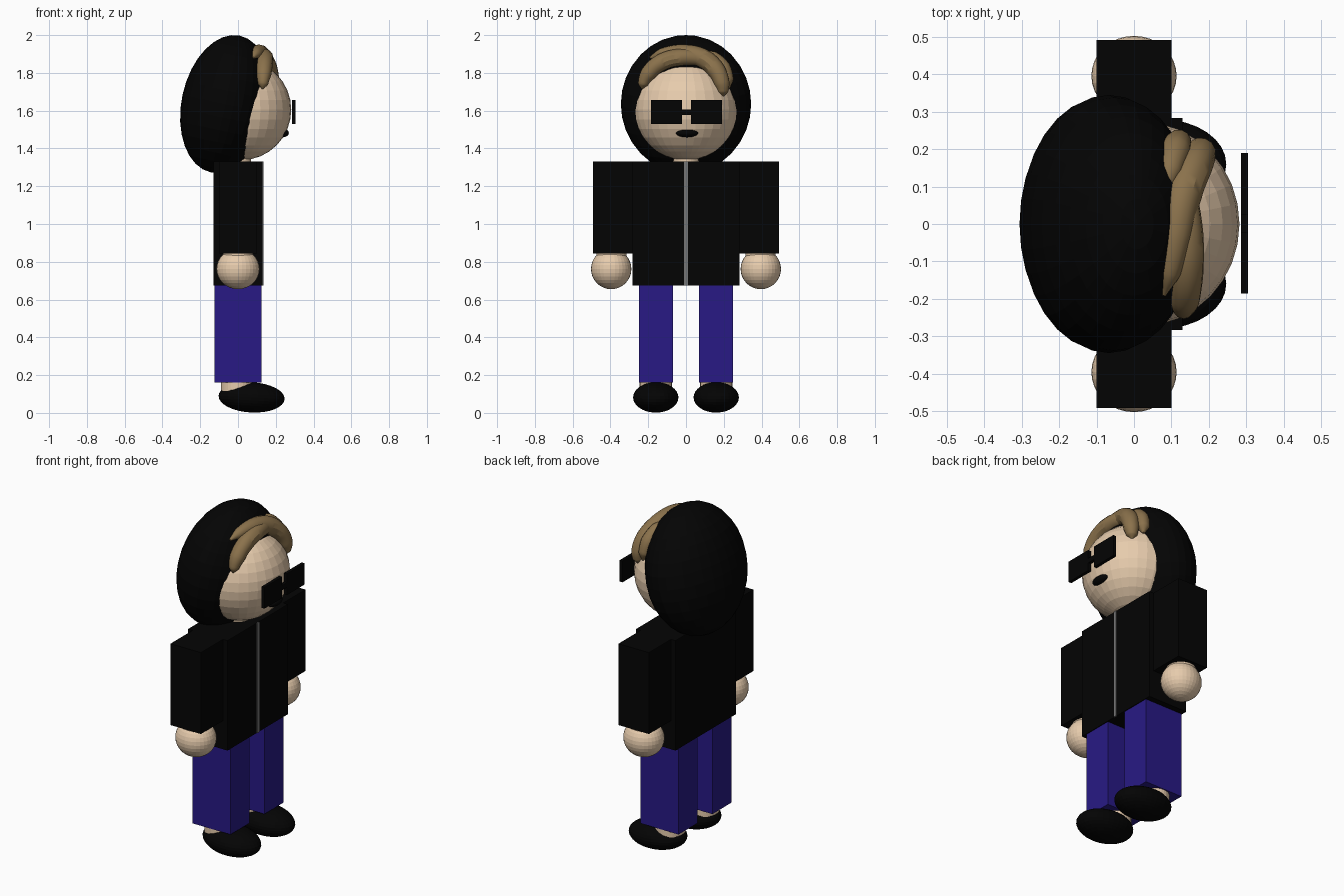
import bpy
from math import radians

cube = bpy.data.objects.get("Cube")
if cube:
    bpy.data.objects.remove(cube, do_unlink=True)


def material(name, rgb):
    m = bpy.data.materials.new(name)
    m.use_nodes = True
    m.diffuse_color = (*rgb, 1)
    bsdf = next(n for n in m.node_tree.nodes if n.type == 'BSDF_PRINCIPLED')
    bsdf.inputs["Base Color"].default_value = (*rgb, 1)
    return m


BLACK = material("black", (0.0012, 0.0012, 0.0012))
SKIN = material("skin", (0.8, 0.604, 0.418))
BLUE = material("denim blue", (0.021, 0.01, 0.235))
GREY = material("zip grey", (0.18, 0.18, 0.18))
HAIR = material("hair brown", (0.258, 0.168, 0.072))


def finish(name, mat):
    ob = bpy.context.object
    ob.name = ob.data.name = name
    ob.data.materials.append(mat)
    return ob


def box(name, mat, low, high):
    mid = [(a + b) / 2 for a, b in zip(low, high)]
    bpy.ops.mesh.primitive_cube_add(size=1, location=mid)
    ob = finish(name, mat)
    ob.scale = [b - a for a, b in zip(low, high)]


def ball(name, mat, centre, radii, tilt=0):
    bpy.ops.mesh.primitive_uv_sphere_add(segments=32, ring_count=16, location=centre,
                                         rotation=(0, radians(tilt), 0))
    ob = finish(name, mat)
    ob.scale = radii


def tube(name, mat, centre, radius, depth):
    bpy.ops.mesh.primitive_cylinder_add(vertices=32, radius=radius, depth=depth, location=centre)
    finish(name, mat)


def strand(name, points):
    # Tapered lock: each point is x, y, z, radius
    cu = bpy.data.curves.new(name, 'CURVE')
    cu.dimensions = '3D'
    cu.bevel_depth = 1
    cu.bevel_resolution = 4
    cu.resolution_u = 6
    cu.use_fill_caps = True
    sp = cu.splines.new('BEZIER')
    sp.bezier_points.add(len(points) - 1)
    for bp, (x, y, z, r) in zip(sp.bezier_points, points):
        bp.co = (x, y, z)
        bp.radius = r
        bp.handle_left_type = bp.handle_right_type = 'AUTO'
    ob = bpy.data.objects.new(name, cu)
    bpy.context.collection.objects.link(ob)
    bpy.ops.object.select_all(action='DESELECT')
    ob.select_set(True)
    bpy.context.view_layer.objects.active = ob
    bpy.ops.object.convert(target='MESH')
    finish(name, HAIR)
    bpy.ops.object.shade_smooth_by_angle()


# Head and hood
ball("hood", BLACK, (-0.067, 0, 1.635), (0.232, 0.345, 0.37), 12)
ball("head", SKIN, (0.017, 0, 1.605), (0.265, 0.274, 0.267))
tube("neck", SKIN, (0, 0, 1.36), 0.07, 0.12)
ball("mouth", BLACK, (0.237, 0.005, 1.482), (0.032, 0.06, 0.023))

# Sunglasses
box("right_lens", BLACK, (0.286, -0.186, 1.53), (0.305, -0.021, 1.657))
box("left_lens", BLACK, (0.286, 0.026, 1.53), (0.305, 0.19, 1.657))
box("glasses_bridge", BLACK, (0.286, -0.03, 1.577), (0.305, 0.03, 1.605))

# Swept fringe
strand("upper_fringe", [
    (0.08, -0.19, 1.88, 0.006), (0.095, -0.13, 1.9, 0.03), (0.11, -0.03, 1.905, 0.046),
    (0.13, 0.08, 1.88, 0.052), (0.16, 0.155, 1.82, 0.05), (0.178, 0.19, 1.745, 0.042),
    (0.178, 0.195, 1.7, 0.03), (0.177, 0.195, 1.676, 0.006)])
strand("lower_fringe", [
    (0.13, -0.232, 1.715, 0.004), (0.132, -0.228, 1.74, 0.027), (0.135, -0.2, 1.795, 0.042),
    (0.14, -0.13, 1.855, 0.046), (0.14, -0.03, 1.882, 0.046), (0.13, 0.07, 1.875, 0.04),
    (0.115, 0.13, 1.86, 0.006)])
strand("side_lock", [
    (0.085, 0.08, 1.905, 0.006), (0.095, 0.14, 1.882, 0.034), (0.11, 0.195, 1.825, 0.042),
    (0.12, 0.22, 1.76, 0.034), (0.125, 0.228, 1.72, 0.006)])

# Jacket
box("jacket_body", BLACK, (-0.13, -0.284, 0.675), (0.13, 0.284, 1.33))
box("zip", GREY, (0.127, -0.01, 0.675), (0.134, 0.01, 1.33))

# Limbs on both sides
for side, s in (("right", -1), ("left", 1)):
    y0, y1 = sorted((s * 0.27, s * 0.492))
    box(side + "_sleeve", BLACK, (-0.1, y0, 0.845), (0.1, y1, 1.33))
    tube(side + "_wrist", SKIN, (0, s * 0.395, 0.83), 0.08, 0.1)
    ball(side + "_hand", SKIN, (0, s * 0.396, 0.762), (0.114, 0.107, 0.107))
    y0, y1 = sorted((s * 0.07, s * 0.249))
    box(side + "_trouser_leg", BLUE, (-0.125, y0, 0.16), (0.125, y1, 0.7))
    tube(side + "_ankle", SKIN, (-0.005, s * 0.16, 0.13), 0.085, 0.1)
    ball(side + "_shoe", BLACK, (0.072, s * 0.16, 0.082), (0.175, 0.12, 0.08), 3)
